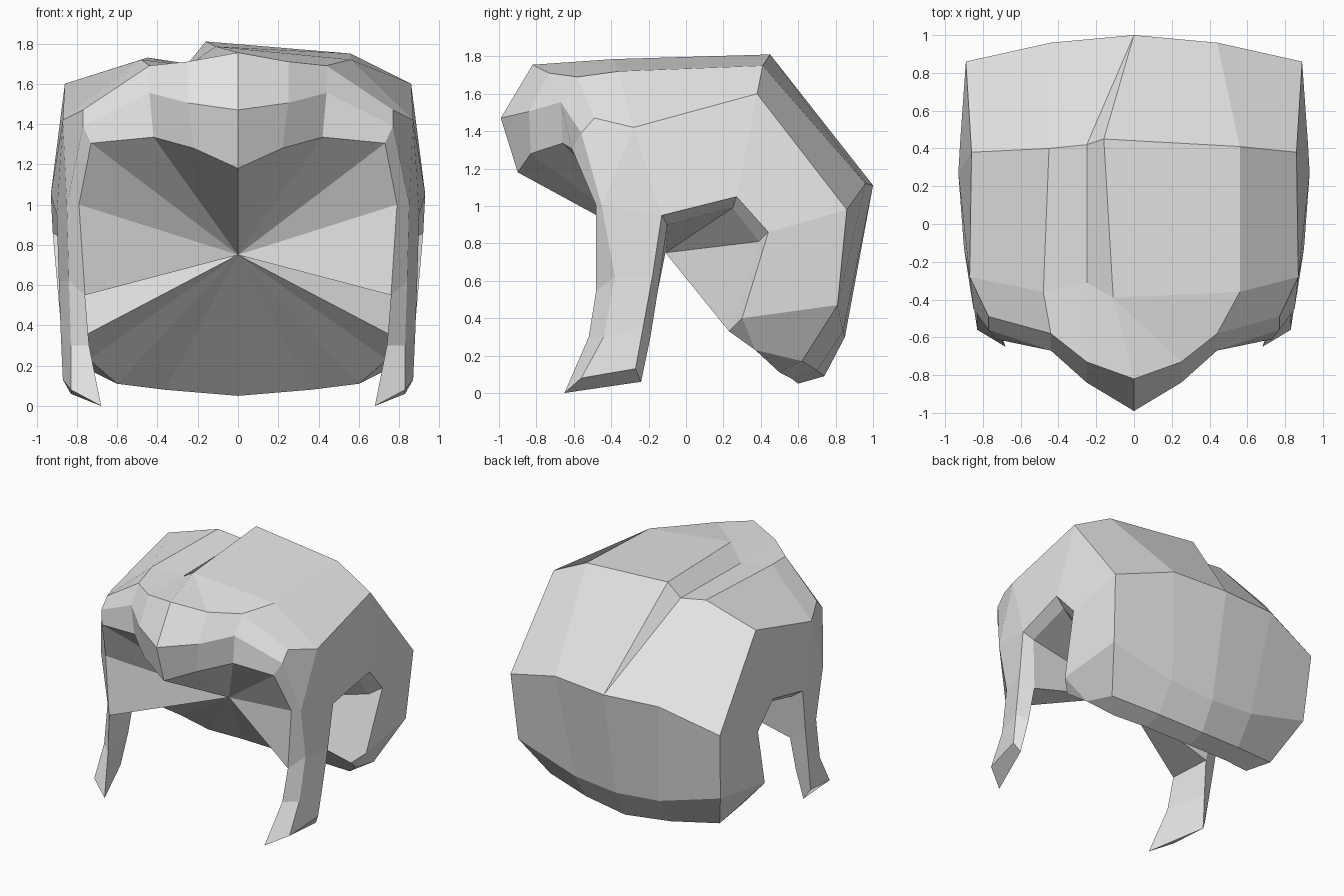
import bpy
import bmesh
from mathutils import Vector

default_cube = bpy.data.objects.get("Cube")
if default_cube:
    bpy.data.objects.remove(default_cube, do_unlink=True)

mesh_builder = bmesh.new()


def panel(side, *points):
    """Add one flat panel, flipped across x when side is negative."""
    corners = []
    for x, y, z in points:
        corner = Vector((x * side, y, z))
        if corner not in corners:
            corners.append(corner)
    if len(corners) > 2:
        mesh_builder.faces.new([mesh_builder.verts.new(c) for c in corners])


def strip(side, first, second):
    """Bridge two profiles of equal length with panels."""
    for i in range(len(first) - 1):
        panel(side, first[i], first[i + 1], second[i + 1], second[i])


# Fringe profiles, from the middle to the temple
fringe_top = [(0, -.82, 1.755), (.25, -.73, 1.71), (.44, -.58, 1.69), (.77, -.49, 1.47)]
fringe_mid = [(0, -.99, 1.47), (.25, -.84, 1.505), (.44, -.67, 1.555), (.77, -.56, 1.39)]
fringe_low = [(0, -.9, 1.18), (.22, -.83, 1.28), (.42, -.66, 1.335), (.73, -.61, 1.305)]

# Sidelock edges, from top to tip
front_outer = [fringe_mid[-1], (.85, -.45, 1), (.84, -.38, .62), (.83, -.44, .3), (.83, -.56, .08)]
front_inner = [fringe_low[-1], (.79, -.48, 1), (.76, -.48, .55), (.74, -.52, .3), (.68, -.65, 0)]
rear_outer = [(.9, -.13, .95), (.89, -.18, .62), (.88, -.23, .35), (.87, -.27, .13)]
rear_inner = [(.83, -.1, .9), (.78, -.15, .55), (.8, -.19, .3), (.83, -.24, .06)]

# Ear opening, from the sidelock to the nape
ear_outer = [rear_outer[0], (.93, .27, 1.05), (.92, .44, .86), (.88, .3, .4)]
ear_inner = [rear_inner[0], (.85, .25, .99), (.84, .39, .81), (.8, .23, .33)]

# Back profiles, from the middle to the side
back_mid = [(0, 1, 1.11), (.44, .96, 1.12), (.89, .86, .98)]
back_low = [(0, .85, .3), (.36, .84, .33), (.86, .81, .47)]
nape_outer = [(0, .74, .09), (.36, .7, .12), (.72, .62, .17)]
nape_inner = [(0, .6, .05), (.36, .56, .08), (.6, .5, .11)]
nape_corner = (.74, .37, .23)

# Crown corners and the middle point of the lining
temple = (.87, -.28, 1.42)
crown_side = (.86, .38, 1.6)
lining_centre = (0, -.11, .75)

for side in (1, -1):
    # Fringe
    strip(side, fringe_top, fringe_mid)
    strip(side, fringe_mid, fringe_low)

    # Side of the head around the ear opening
    panel(side, fringe_top[-1], fringe_mid[-1], front_outer[1], temple)
    panel(side, temple, front_outer[1], rear_outer[0])
    panel(side, temple, ear_outer[0], ear_outer[1], crown_side)
    panel(side, crown_side, ear_outer[1], ear_outer[2], back_mid[-1])
    panel(side, back_mid[-1], ear_outer[2], ear_outer[3], back_low[-1])
    strip(side, ear_outer, ear_inner)

    # Sidelock
    strip(side, front_outer, front_inner)
    strip(side, rear_outer, front_outer[1:])
    strip(side, rear_outer, rear_inner)
    strip(side, front_inner[2:], rear_inner[1:])
    panel(side, front_outer[-1], rear_outer[-1], rear_inner[-1], front_inner[-1])

    # Back and nape
    strip(side, back_mid, back_low)
    strip(side, back_low, nape_outer)
    strip(side, nape_outer, nape_inner)
    panel(side, nape_outer[-1], nape_inner[-1], nape_corner)
    panel(side, ear_outer[-1], back_low[-1], nape_outer[-1], nape_corner)
    panel(side, ear_outer[-1], nape_corner, ear_inner[-1])

    # Lining that draws the whole rim in to one point
    rim = fringe_low + front_inner[1:3] + [rear_inner[1]] + ear_inner
    rim += [nape_corner] + nape_inner[::-1]
    for start, end in zip(rim, rim[1:]):
        panel(side, start, end, lining_centre)

# Crown with an off-centre parting: the wide lock steps above the narrow one
part_top = [(-.11, -.39, 1.785), (-.16, .45, 1.81)]
part_base = [(-.25, -.31, 1.69), (-.25, .42, 1.7)]
wide_edge = [(.56, -.36, 1.72), (.56, .41, 1.75)]
narrow_edge = [(-.48, -.36, 1.72), (-.45, .4, 1.73)]


def flip(point):
    return (-point[0], point[1], point[2])


strip(1, part_top, wide_edge)
strip(1, part_top, part_base)
strip(1, part_base, narrow_edge)
strip(1, wide_edge, [temple, crown_side])
strip(1, narrow_edge, [flip(temple), flip(crown_side)])

# Crown down to the fringe
left_top = fringe_top
right_top = [flip(p) for p in fringe_top]
for edge, top, corner in ((wide_edge, left_top, temple),
                          (narrow_edge, right_top, flip(temple))):
    panel(1, edge[0], corner, top[3], top[2])
panel(1, part_top[0], wide_edge[0], left_top[2], left_top[1])
panel(1, part_top[0], left_top[1], left_top[0])
panel(1, part_base[0], narrow_edge[0], right_top[2], right_top[1])
panel(1, part_base[0], right_top[1], right_top[0], part_top[0])

# Crown down to the back
strip(1, [part_top[1], wide_edge[1], crown_side], back_mid)
strip(1, [part_top[1], part_base[1], narrow_edge[1], flip(crown_side)],
      [back_mid[0]] + [flip(p) for p in back_mid])

# Weld the panels into one flat-shaded shell
bmesh.ops.remove_doubles(mesh_builder, verts=mesh_builder.verts[:], dist=.001)
bmesh.ops.recalc_face_normals(mesh_builder, faces=mesh_builder.faces[:])
mesh = bpy.data.meshes.new("hair")
mesh_builder.to_mesh(mesh)
mesh_builder.free()

colour = (.8, .8, .8, 1)
material = bpy.data.materials.new("light grey")
material.use_nodes = True
material.diffuse_color = colour
for node in material.node_tree.nodes:
    if node.type == "BSDF_PRINCIPLED":
        node.inputs["Base Color"].default_value = colour
mesh.materials.append(material)

hair = bpy.data.objects.new("hair", mesh)
bpy.context.scene.collection.objects.link(hair)
